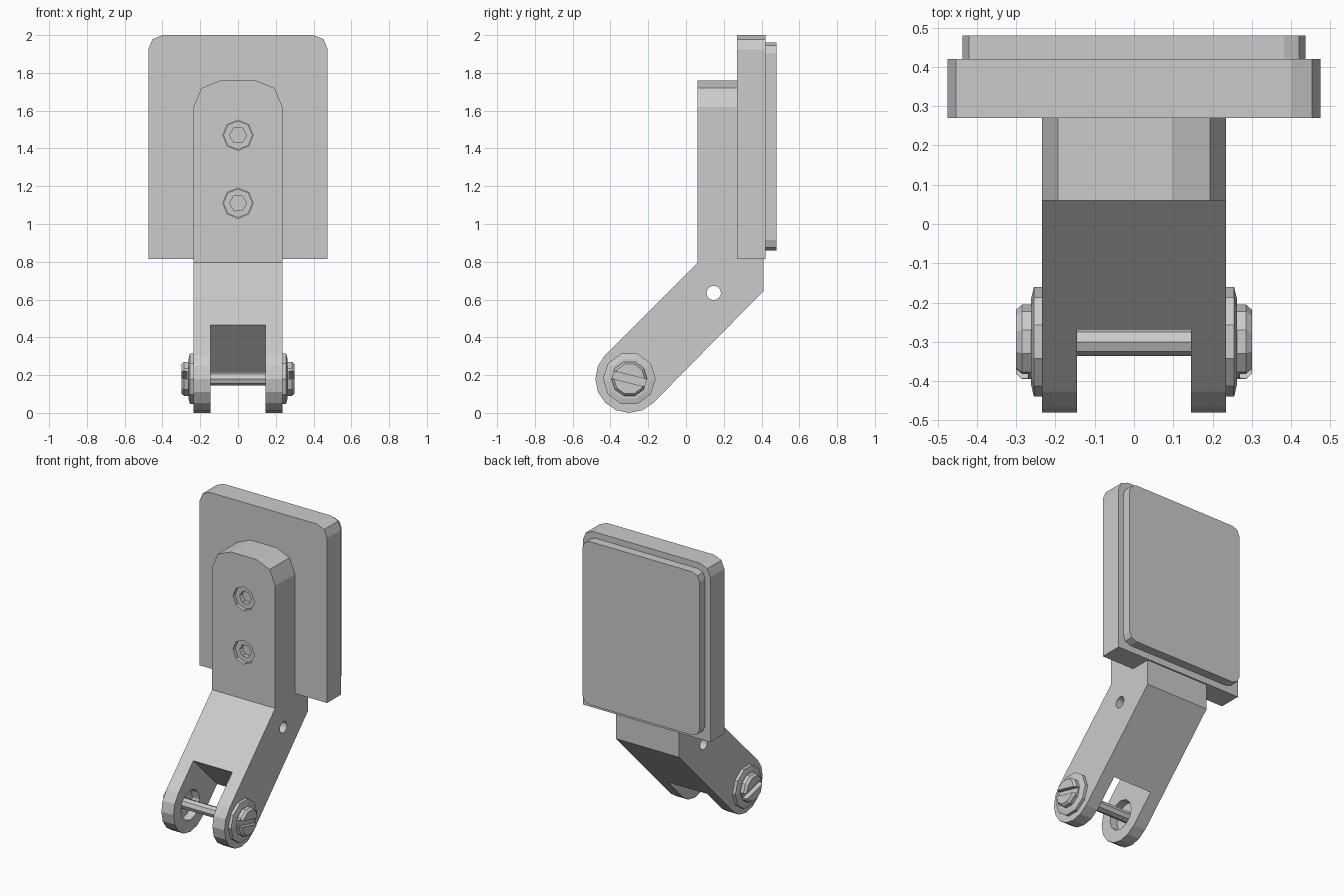
import bpy, bmesh
from math import radians, cos, sin
from mathutils import Matrix, Vector

cube = bpy.data.objects.get("Cube")
if cube:
    bpy.data.objects.remove(cube, do_unlink=True)

GREY = (0.6, 0.6, 0.6, 1)
metal = bpy.data.materials.new("plain grey")
metal.use_nodes = True
metal.diffuse_color = GREY
metal.node_tree.nodes["Principled BSDF"].inputs["Base Color"].default_value = GREY

PIVOT = Vector((0, -0.3, 0.18))
HALF = 0.235


def finish(bm, name):
    bmesh.ops.recalc_face_normals(bm, faces=bm.faces)
    mesh = bpy.data.meshes.new(name)
    bm.to_mesh(mesh)
    bm.free()
    mesh.materials.append(metal)
    obj = bpy.data.objects.new(name, mesh)
    bpy.context.collection.objects.link(obj)
    return obj


def round_corners(bm, test, offset):
    # bevel the edges running front to back whose midpoint passes the test
    edges = [e for e in bm.edges
             if abs((e.verts[0].co - e.verts[1].co).normalized().y) > 0.99
             and test((e.verts[0].co + e.verts[1].co) / 2)]
    bmesh.ops.bevel(bm, geom=edges, offset=offset, segments=2, profile=0.5, affect='EDGES')


def slab(name, half_x, y0, y1, z0, z1, offset, test):
    bm = bmesh.new()
    bmesh.ops.create_cube(bm, size=1, matrix=Matrix.Translation((0, (y0 + y1) / 2, (z0 + z1) / 2))
                          @ Matrix.Diagonal((2 * half_x, y1 - y0, z1 - z0, 1)))
    round_corners(bm, test, offset)
    return finish(bm, name)


def lathe(name, centre, axis, steps, sides):
    # stack of (distance along axis, radius) rings with capped ends
    turn = Vector(axis).to_track_quat('Z', 'Y').to_matrix().to_4x4()
    place = Matrix.Translation(centre) @ turn
    bm = bmesh.new()
    rings = [[bm.verts.new(place @ Vector((r * cos(radians(360 * i / sides)),
                                           r * sin(radians(360 * i / sides)), d)))
              for i in range(sides)] for d, r in steps]
    for a, b in zip(rings, rings[1:]):
        for i in range(sides):
            j = (i + 1) % sides
            bm.faces.new((a[i], a[j], b[j], b[i]))
    bm.faces.new(rings[0])
    bm.faces.new(rings[-1])
    return finish(bm, name)


def box(name, centre, size, angle):
    bm = bmesh.new()
    bmesh.ops.create_cube(bm, size=1, matrix=Matrix.Translation(centre)
                          @ Matrix.Rotation(radians(angle), 4, 'X') @ Matrix.Diagonal((*size, 1)))
    return finish(bm, name)


def cut(obj, cutter):
    cutter.hide_render = True
    mod = obj.modifiers.new("cut", 'BOOLEAN')
    mod.operation = 'DIFFERENCE'
    mod.solver = 'EXACT'
    mod.object = cutter
    bpy.context.view_layer.objects.active = obj
    bpy.ops.object.modifier_apply(modifier=mod.name)
    bpy.data.objects.remove(cutter, do_unlink=True)


# Bent arm with upright: side profile extruded across the width
profile = [(0.41, 0.645), (0.41, 0.815), (0.27, 0.815), (0.27, 1.76), (0.06, 1.76), (0.06, 0.795)]
for k in range(9):
    a = radians(135 + 22.5 * k)
    profile.append((PIVOT.y + 0.18 * cos(a), PIVOT.z + 0.18 * sin(a)))
bm = bmesh.new()
face = bm.faces.new([bm.verts.new((-HALF, y, z)) for y, z in profile])
ext = bmesh.ops.extrude_face_region(bm, geom=[face])
bmesh.ops.translate(bm, verts=[v for v in ext["geom"] if isinstance(v, bmesh.types.BMVert)],
                    vec=(2 * HALF, 0, 0))
round_corners(bm, lambda m: m.z > 1.7, 0.14)
arm = finish(bm, "bent_arm")

# Fork slot, cross hole and recesses round the pin
cut(arm, box("slot_cutter", (0, -0.145 - 0.212, 0.3425 - 0.212), (0.29, 0.6, 0.6), 45))
cut(arm, lathe("cross_hole_cutter", (0, 0.147, 0.635), (1, 0, 0), [(-0.4, 0.038), (0.4, 0.038)], 16))
cut(arm, lathe("pin_recess_cutter", PIVOT, (1, 0, 0), [(-0.2, 0.1), (0.2, 0.1)], 12))

# Countersunk screws with hexagon sockets
for label, z in (("upper", 1.47), ("lower", 1.11)):
    cut(arm, lathe("bore_cutter", (0, 0.06, z), (0, 1, 0), [(-0.05, 0.08), (0.05, 0.08)], 8))
    screw = lathe(label + "_screw", (0, 0.06, z), (0, 1, 0), [(0.02, 0.077), (0.1, 0.077)], 8)
    cut(screw, lathe("socket_cutter", (0, 0.06, z), (0, 1, 0), [(-0.05, 0.045), (0.07, 0.045)], 6))

# Mounting plate and pad behind it
slab("mounting_plate", 0.475, 0.27, 0.42, 0.815, 2.0, 0.075, lambda m: m.z > 1.9)
slab("back_pad", 0.437, 0.415, 0.48, 0.86, 1.96, 0.055, lambda m: True)

# Pivot pin with a washer and a slotted head on each side
lathe("pivot_pin", PIVOT, (1, 0, 0), [(-0.25, 0.036), (0.25, 0.036)], 8)
for side, s in (("left", 1), ("right", -1)):
    lathe(side + "_washer", PIVOT, (s, 0, 0),
          [(0.225, 0.14), (0.255, 0.14), (0.262, 0.11)], 10)
    head = lathe(side + "_bolt_head", PIVOT, (s, 0, 0),
                 [(0.2, 0.095), (0.285, 0.095), (0.3, 0.082)], 10)
    cut(head, box("groove_cutter", PIVOT + Vector((s * 0.3, 0, 0)), (0.06, 0.3, 0.04), -14))
